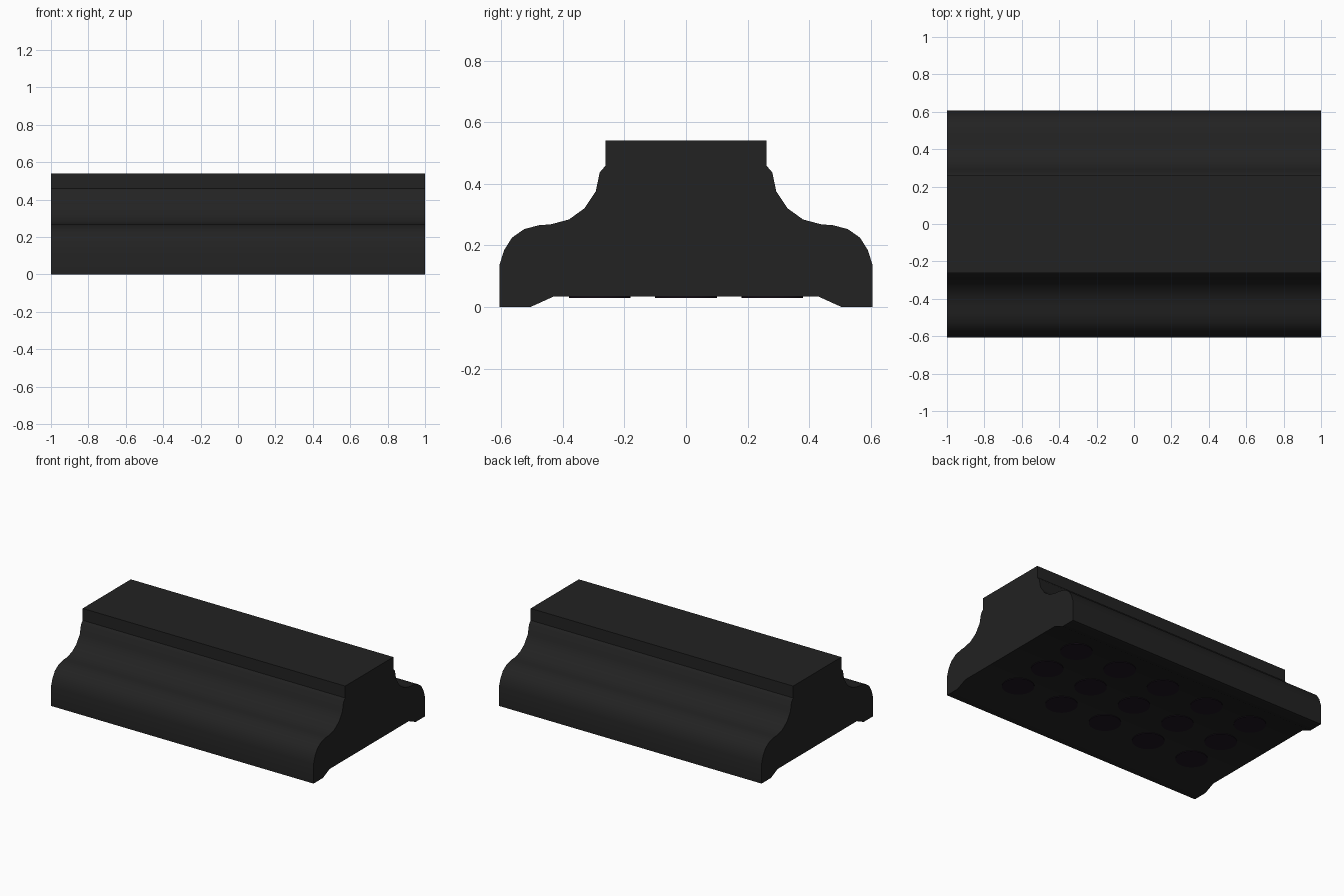
import bpy
import bmesh
import math

default = bpy.data.objects.get("Cube")
if default:
    bpy.data.objects.remove(default, do_unlink=True)


def material(name, color):
    mat = bpy.data.materials.new(name)
    mat.use_nodes = True
    mat.diffuse_color = (*color, 1)
    mat.node_tree.nodes["Principled BSDF"].inputs["Base Color"].default_value = (*color, 1)
    return mat


def finish(bm, name, mat, angle):
    bmesh.ops.recalc_face_normals(bm, faces=bm.faces[:])
    mesh = bpy.data.meshes.new(name)
    bm.to_mesh(mesh)
    bm.free()
    obj = bpy.data.objects.new(name, mesh)
    bpy.context.collection.objects.link(obj)
    mesh.materials.append(mat)
    bpy.ops.object.select_all(action="DESELECT")
    obj.select_set(True)
    bpy.context.view_layer.objects.active = obj
    bpy.ops.object.shade_smooth_by_angle(angle=math.radians(angle))
    return obj


black = material("charcoal_black", (0.016, 0.016, 0.016))
purple = material("dark_plum", (0.012, 0.007, 0.014))

# Half of the moulding section, from the top edge down to the hollow underside
half = [(0.262, 0.54), (0.262, 0.458), (0.28, 0.437), (0.293, 0.375),
        (0.33, 0.32), (0.38, 0.284), (0.44, 0.268), (0.475, 0.266),
        (0.525, 0.253), (0.565, 0.225), (0.59, 0.185), (0.606, 0.135),
        (0.606, 0), (0.505, 0), (0.43, 0.034)]
section = half + [(-y, z) for y, z in reversed(half)]

# Moulded body: the mirrored section swept along x
bm = bmesh.new()
end = bm.faces.new([bm.verts.new((-1, y, z)) for y, z in section])
swept = bmesh.ops.extrude_face_region(bm, geom=[end], use_keep_orig=True)
bmesh.ops.translate(bm, vec=(2, 0, 0),
                    verts=[v for v in swept["geom"] if isinstance(v, bmesh.types.BMVert)])
finish(bm, "moulded_body", black, 32)

# Thin round pads in a grid under the body
pad_radius, pad_height = 0.1, 0.006
for col in range(5):
    for row in range(3):
        bm = bmesh.new()
        bmesh.ops.create_cone(bm, cap_ends=True, segments=32, radius1=pad_radius,
                              radius2=pad_radius, depth=pad_height)
        bmesh.ops.translate(bm, verts=bm.verts[:],
                            vec=((col - 2) * 0.35, (row - 1) * 0.28, 0.033))
        finish(bm, f"round_pad_{col + 1}_{row + 1}", purple, 30)
